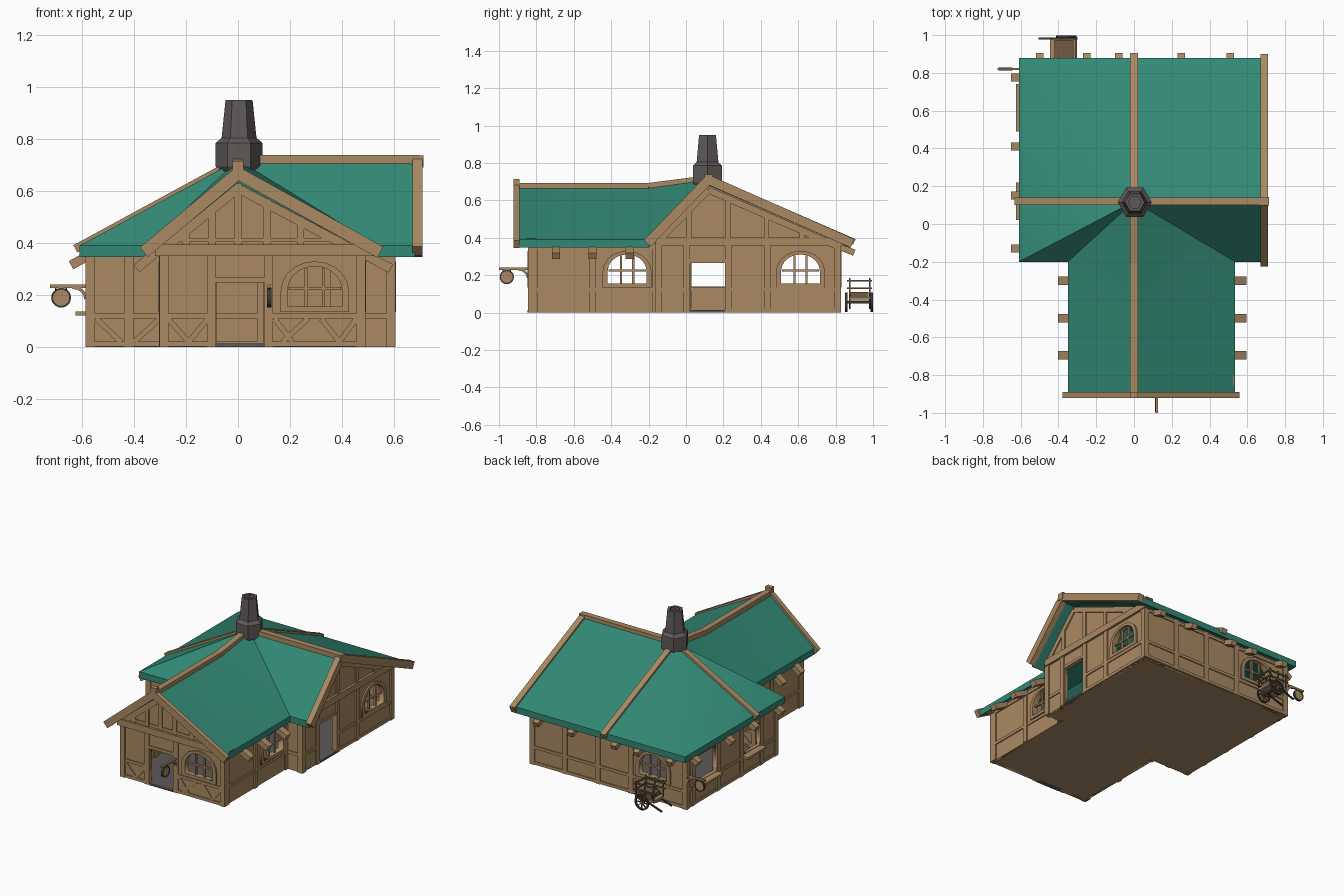
import bpy, bmesh, math
from mathutils import Vector, Matrix

if "Cube" in bpy.data.objects:
    bpy.data.objects.remove(bpy.data.objects["Cube"])


def material(name, rgb):
    m = bpy.data.materials.new(name)
    m.diffuse_color = (*rgb, 1)
    m.use_nodes = True
    m.node_tree.nodes["Principled BSDF"].inputs["Base Color"].default_value = m.diffuse_color
    return m


TAN = material("tan timber", (.40, .255, .125))
GREEN = material("green roof", (.032, .25, .178))
STONE = material("grey stone", (.115, .10, .10))
DARK = material("dark iron", (.05, .042, .036))
BROWN = material("cart brown", (.17, .105, .055))


def add(name, mesh, mat):
    ob = bpy.data.objects.new(name, mesh)
    bpy.context.collection.objects.link(ob)
    mesh.materials.clear()
    mesh.materials.append(mat)
    return ob


def beam(name, p, q, w, h, mat=TAN, up=(0, 0, 1)):
    """Box running from p to q, h measured along 'up', w across it."""
    p, q = Vector(p), Vector(q)
    d = (q - p).normalized()
    side = d.cross(Vector(up)).normalized()
    rot = Matrix((side, d, side.cross(d))).transposed().to_4x4()
    bm = bmesh.new()
    bmesh.ops.create_cube(bm, size=1, matrix=Matrix.Translation((p + q) / 2) @ rot
                          @ Matrix.Diagonal((w, (q - p).length, h, 1)))
    me = bpy.data.meshes.new(name)
    bm.to_mesh(me)
    return add(name, me, mat)


def box(name, x0, x1, y0, y1, z0, z1, mat=TAN):
    y = (y0 + y1) / 2
    return beam(name, (x0, y, (z0 + z1) / 2), (x1, y, (z0 + z1) / 2), y1 - y0, z1 - z0, mat)


def plate(name, axis, pos, loops, thick, mat=TAN):
    """Filled 2D outline with holes, standing across the 'x' or 'y' axis."""
    cu = bpy.data.curves.new(name, 'CURVE')
    cu.dimensions, cu.fill_mode, cu.extrude = '2D', 'BOTH', thick / 2
    for loop in loops:
        s = cu.splines.new('POLY')
        s.points.add(len(loop) - 1)
        for pt, (u, v) in zip(s.points, loop):
            pt.co = (u, v, 0, 1)
        s.use_cyclic_u = True
    tmp = bpy.data.objects.new("tmp", cu)
    bpy.context.collection.objects.link(tmp)
    dg = bpy.context.evaluated_depsgraph_get()
    me = bpy.data.meshes.new_from_object(tmp.evaluated_get(dg))
    bpy.data.objects.remove(tmp)
    if axis == 'y':
        me.transform(Matrix.Translation((0, pos, 0)) @ Matrix.Rotation(math.pi / 2, 4, 'X'))
    else:
        me.transform(Matrix.Translation((pos, 0, 0)) @ Matrix(
            ((0, 0, 1, 0), (1, 0, 0, 0), (0, 1, 0, 0), (0, 0, 0, 1))))
    return add(name, me, mat)


def rect(u0, u1, v0, v1):
    return [(u0, v0), (u1, v0), (u1, v1), (u0, v1)]


def arch(c, hw, z0, z1):
    zs = z0 + (z1 - z0) * .42
    return [(c - hw, z0), (c + hw, z0)] + [
        (c + hw * math.cos(a * math.pi / 10), zs + (z1 - zs) * math.sin(a * math.pi / 10))
        for a in range(11)]


def on(axis, pos, u, v):
    return (u, pos, v) if axis == 'y' else (pos, u, v)


def bar(name, axis, pos, a, b, w=.03, deep=.036):
    beam(name, on(axis, pos, *a), on(axis, pos, *b), w, deep, TAN, on(axis, 1, 0, 0))


def wall(name, axis, pos, outline, windows=(), holes=(), posts=(), rails=(), braces=()):
    loops = [outline] + [arch(c, .105, .155, .312) for c in windows] + [rect(*h) for h in holes]
    plate(name, axis, pos, loops, .018)
    for c in windows:
        plate(name + "_window_frame", axis, pos,
              [arch(c, .131, .135, .33), arch(c, .104, .156, .311)], .04)
        for du in (-.033, .033):
            bar(name + "_mullion", axis, pos, (c + du, .156), (c + du, .305), .011, .014)
        bar(name + "_mullion", axis, pos, (c - .1, .225), (c + .1, .225), .011, .014)
    for u in posts:
        bar(name + "_post", axis, pos, (u, 0), (u, .37), .035)
    for u0, u1, z in rails:
        bar(name + "_rail", axis, pos, (u0, z), (u1, z), .02, .032)
    for u0, z0, u1, z1 in braces:
        bar(name + "_brace", axis, pos, (u0, z0), (u1, z1), .02, .03)


# Walls with openings and half timbering
wall("front_gable", 'y', -.828, [(-.3, 0), (.487, 0), (.487, .385), (0, .65), (-.3, .40)],
     [.295], [(-.083, .098, .012, .25)], [-.285, -.102, .118, .472],
     [(-.285, -.102, .12), (.118, .472, .12), (-.285, -.102, .012), (.118, .472, .012),
      (-.1, .118, .258)],
     [(-.27, .11, -.19, .02), (-.19, .02, -.115, .11), (.14, .11, .21, .02),
      (.17, .02, .27, .11), (.32, .11, .39, .02), (.39, .02, .455, .11)])
wall("east_gable", 'x', .587,
     [(-.163, 0), (.828, 0), (.828, .39), (.12, .695), (-.163, .40)],
     [.612], [(.025, .208, .012, .268)], [-.145, .005, .225, .435, .81],
     [(-.145, .005, .12), (.225, .81, .125), (.005, .225, .275), (.225, .81, .012)])
wall("west_wall", 'x', -.568, rect(-.163, .828, 0, .385), [],
     [(.03, .21, .14, .29), (.5, .73, .14, .315)], [-.145, .012, .228, .48, .75, .81],
     [(-.145, .81, .125), (-.145, .81, .34), (-.145, .81, .012)])
wall("back_wall", 'y', .812, rect(-.577, .597, 0, .385), [-.33], [],
     [-.567, -.16, .09, .34, .587], [(-.567, .587, .12), (-.567, .587, .35), (-.567, .587, .012)])
wall("wing_east_wall", 'x', .472, rect(-.83, -.15, 0, .39), [-.315], [],
     [-.811, -.5, -.165], [(-.83, -.15, .12), (-.83, -.15, .35)])
wall("wing_west_wall", 'x', -.285, rect(-.83, -.15, 0, .405), [-.315], [],
     [-.811, -.5, -.165], [(-.83, -.15, .12), (-.83, -.15, .35)])
wall("hall_front_left", 'y', -.148, rect(-.577, -.28, 0, .40), [], [], [-.567, -.42],
     [(-.567, -.285, .12), (-.567, -.285, .012)],
     [(-.545, .11, -.45, .02), (-.4, .02, -.3, .11)])
wall("hall_front_right", 'y', -.148, rect(.47, .597, 0, .40), [], [], [.587],
     [(.472, .587, .12), (.472, .587, .34)])

# Gable trusses
bar("front_tie_beam", 'y', -.828, (-.32, .373), (.53, .373), .045, .05)
bar("front_collar", 'y', -.828, (-.26, .412), (.4, .412), .014, .03)
for u, top in ((-.1, .55), (0, .63), (.11, .57), (.24, .5), (-.2, .46)):
    bar("front_gable_stud", 'y', -.828, (u, .38), (u, top), .028)
bar("front_rafter", 'y', -.828, (-.3, .365), (0, .61), .035)
bar("front_rafter", 'y', -.828, (.49, .35), (0, .61), .035)
bar("east_tie_beam", 'x', .587, (-.16, .38), (.84, .38), .045, .05)
for u, top in ((.015, .58), (.225, .62), (.43, .53), (.62, .45)):
    bar("east_gable_stud", 'x', .587, (u, .38), (u, top), .028)
bar("east_rafter", 'x', .587, (-.16, .37), (.12, .655), .035)
bar("east_rafter", 'x', .587, (.82, .35), (.12, .655), .035)

# Floors: timber base with stone paving on top
box("hall_base", -.577, .597, -.157, .82, 0, .006)
box("wing_base", -.294, .48, -.837, -.15, 0, .006)
box("hall_floor", -.56, .578, -.14, .805, .005, .012, STONE)
box("wing_floor", -.276, .463, -.82, -.139, .005, .012, STONE)
box("door_step", -.083, .098, -.848, -.81, 0, .014, STONE)
box("side_door_step", .57, .605, .025, .208, 0, .014, STONE)

# Roof: one slab over hall and wing
pts = dict(A=(0, .12, .72), E=(.68, .12, .723), SE=(.68, -.2, .39), VR=(.535, -.2, .39),
           FR=(.535, -.89, .39), R=(0, -.89, .675), R2=(0, -.2, .675), FL=(-.35, -.89, .39),
           VL=(-.35, -.2, .39), SW=(-.61, -.2, .39), NW=(-.61, .88, .39), N=(0, .88, .39),
           NE=(.68, .88, .39))
bm = bmesh.new()
V = {k: bm.verts.new(c) for k, c in pts.items()}
for f in ("FR VR R2 R", "R R2 VL FL", "VR A R2", "R2 A VL", "VR SE E A", "VL A SW",
          "SW A NW", "NW A N", "N A E NE"):
    bm.faces.new([V[k] for k in f.split()])
ret = bmesh.ops.extrude_face_region(bm, geom=bm.faces[:], use_keep_orig=True)
bmesh.ops.translate(bm, vec=(0, 0, -.043),
                    verts=[g for g in ret["geom"] if isinstance(g, bmesh.types.BMVert)])
bmesh.ops.recalc_face_normals(bm, faces=bm.faces[:])
me = bpy.data.meshes.new("roof")
bm.to_mesh(me)
roof = add("roof", me, GREEN)
bpy.context.view_layer.objects.active = roof
roof.select_set(True)
bpy.ops.object.shade_smooth_by_angle(angle=math.radians(40))

# Ridge beams and barge boards
for p, q in (((0, -.91, .677), (0, -.2, .677)), ((0, -.2, .677), (0, .12, .718)),
             ((0, .12, .718), (0, .9, .378)), ((-.625, .12, .378), (0, .12, .718)),
             ((0, .12, .722), (.7, .12, .722))):
    beam("ridge_beam", p, q, .04, .032)
for x in (-.362, .547):
    beam("front_barge_board", (x, -.905, .365), (0, -.905, .668), .032, .048)
for y in (-.207, .89):
    beam("east_barge_board", (.69, y, .37), (.69, .12, .71), .04, .05)
box("front_ridge_end", -.022, .022, -.922, -.89, .66, .715)
box("east_ridge_end", .665, .714, .098, .142, .69, .737)

# Rafter tails under the eaves
for y in (-.3, -.5, -.695):
    beam("wing_rafter_tail", (-.29, y, .385), (-.39, y, .302), .045, .036)
    beam("wing_rafter_tail", (.48, y, .36), (.588, y, .302), .045, .036)
for y in (-.13, .15, .41, .775):
    beam("west_rafter_tail", (-.56, y, .36), (-.642, y, .315), .042, .036)
for x in (-.5, -.25, -.08, .25, .51):
    beam("back_rafter_tail", (x, .81, .355), (x, .9, .32), .04, .034)

# Chimney: six-sided revolve of a stepped profile, with a dark flue
bm = bmesh.new()
rings = [[bm.verts.new((r * math.cos(a * math.pi / 3) + .004, r * math.sin(a * math.pi / 3) + .115, z))
          for a in range(6)]
         for r, z in ((.055, .64), (.09, .695), (.09, .785), (.067, .805), (.052, .95), (.034, .95), (.034, .925))]
for lo, hi in zip(rings, rings[1:]):
    for i in range(6):
        bm.faces.new((lo[i], lo[(i + 1) % 6], hi[(i + 1) % 6], hi[i]))
bm.faces.new(rings[-1])
bm.faces.new(rings[0][::-1])
me = bpy.data.meshes.new("chimney")
bm.to_mesh(me)
add("chimney", me, STONE)

# Serving shelves on the west side
for y0, y1 in ((.02, .22), (.49, .74)):
    box("counter_shelf", -.625, -.55, y0, y1, .122, .137)


# Hanging round signs on brackets
def disc(c, r):
    return [(c[0] + r * math.cos(i * math.pi / 10), c[1] + r * math.sin(i * math.pi / 10)) for i in range(20)]


def sign(axis, pos, root, tip):
    s = 1 if tip > root else -1
    beam("sign_arm", on(axis, pos, root, .234), on(axis, pos, tip, .234), .012, .012, TAN)
    arc = [(root + s * .05 * (1 - math.cos(t * math.pi / 8)), .185 + .045 * math.sin(t * math.pi / 8))
           for t in range(5)]
    for a, b in zip(arc, arc[1:]):
        bar("sign_brace", axis, pos, a, b, .012, .012)
    c = tip - s * .042
    plate("sign_board", axis, pos, [disc((c, .19), .036)], .012)
    plate("sign_rim", axis, pos, [disc((c, .19), .038), disc((c, .19), .031)], .016, DARK)
    for du in (-.02, .02):
        beam("sign_chain", on(axis, pos, c + du, .215), on(axis, pos, c + du, .235), .004, .004,
             DARK, (1, 1, 0))


sign('x', .12, -.845, -1.0)
sign('y', .82, -.585, -.722)

# Handcart behind the house
for y in (.857, .993):
    plate("cart_wheel_rim", 'y', y, [disc((-.36, .055), .052), disc((-.36, .055), .042)], .012, DARK)
    for i in range(4):
        a = i * math.pi / 4
        d = Vector((math.cos(a), 0, math.sin(a))) * .045
        c = Vector((-.36, y, .055))
        beam("cart_spoke", c - d, c + d, .006, .007, BROWN, (0, 1, 0))
beam("cart_axle", (-.36, .855, .055), (-.36, .995, .055), .014, .014, DARK)
box("cart_bed", -.445, -.305, .875, .982, .065, .082, TAN)
box("cart_chest", -.42, -.32, .88, .975, .08, .11, BROWN)
for y in (.875, .982):
    beam("cart_handle", (-.30, y, .095), (-.505, y, .025), .009, .01, DARK)
    for x in (-.44, -.375, -.308):
        box("cart_stake", x - .004, x + .004, y - .004, y + .004, .07, .185, BROWN)
    for z in (.125, .165):
        box("cart_side_rail", -.46, -.30, y - .004, y + .004, z, z + .009, BROWN)
for z in (.125, .165):
    box("cart_end_rail", -.312, -.303, .862, .995, z, z + .009, BROWN)
